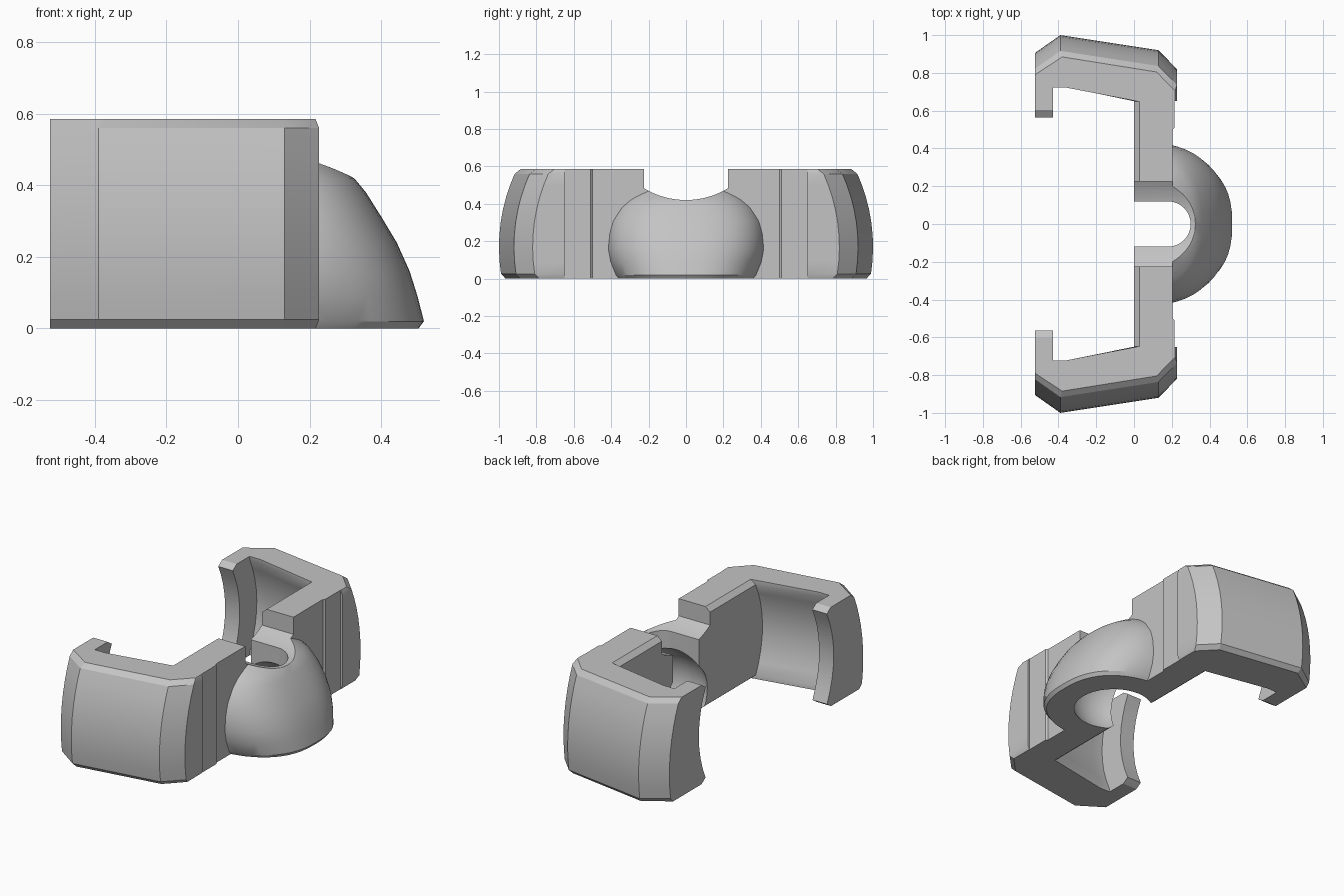
import bpy, bmesh, math

cube = bpy.data.objects.get("Cube")
if cube:
    bpy.data.objects.remove(cube, do_unlink=True)

grey = bpy.data.materials.new("plain grey")
grey.use_nodes = True
grey.diffuse_color = (0.55, 0.55, 0.55, 1)
grey.node_tree.nodes["Principled BSDF"].inputs["Base Color"].default_value = (0.55, 0.55, 0.55, 1)


def loft(name, rings):
    """Skin a stack of closed rings that share a point count."""
    bm = bmesh.new()
    loops = [[bm.verts.new(p) for p in ring] for ring in rings]
    n = len(loops[0])
    for a, b in zip(loops, loops[1:]):
        for i in range(n):
            j = (i + 1) % n
            bm.faces.new((a[i], a[j], b[j], b[i]))
    bm.faces.new(loops[0][::-1])
    bm.faces.new(loops[-1])
    bmesh.ops.recalc_face_normals(bm, faces=bm.faces)
    mesh = bpy.data.meshes.new(name)
    bm.to_mesh(mesh)
    bm.free()
    mesh.materials.append(grey)
    obj = bpy.data.objects.new(name, mesh)
    bpy.context.collection.objects.link(obj)
    return obj


def combine(target, other, operation):
    """Apply a boolean and discard the helper."""
    other.hide_render = True
    mod = target.modifiers.new(other.name, "BOOLEAN")
    mod.object, mod.operation, mod.solver = other, operation, "EXACT"
    bpy.context.view_layer.objects.active = target
    bpy.ops.object.modifier_apply(modifier=mod.name)
    bpy.data.objects.remove(other, do_unlink=True)


# Clamp body: half plan as x, y, bulge kind, edge bevel in x and y
HEIGHT = 0.585
plan = [
    (0.205, 0.50, "flat", 0, 0),
    (0.215, 0.51, "flat", 0, 0),
    (0.215, 0.65, "flat", 0, 0),
    (0.227, 0.65, "flat", -0.01, 0),
    (0.227, 0.82, "outer", -0.01, -0.02),
    (0.13, 0.92, "outer", -0.01, -0.02),
    (-0.39, 1.0, "outer", 0.01, -0.02),
    (-0.525, 0.905, "outer", 0, -0.02),
    (-0.525, 0.63, "inner", 0, 0.05),
    (-0.43, 0.63, "inner", 0, 0.05),
    (-0.43, 0.79, "inner", 0, 0.01),
    (-0.36, 0.79, "inner", 0, 0.01),
    (0.0, 0.715, "inner", 0.03, 0.01),
]


def body_ring(z):
    bevel = 1 if z in (0, HEIGHT) else 0
    drop = {
        "flat": 0,
        "outer": 0.95 - math.sqrt(0.95 ** 2 - (z - 0.17) ** 2),
        "inner": 0.075 * ((z - 0.29) / 0.29) ** 2,
    }
    half = [(x + bevel * bx, y + bevel * by - drop[k], z) for x, y, k, bx, by in plan]
    return half + [(x, -y, z) for x, y, z in reversed(half)]


levels = [0, 0.025, 0.09, 0.16, 0.23, 0.30, 0.37, 0.44, 0.50, 0.56, HEIGHT]
body = loft("clamp_body", [body_ring(z) for z in levels])

# Rounded socket housing: height, reach and half width of each ring
housing = [
    (0, 0.505, 0.37), (0.02, 0.52, 0.385), (0.09, 0.502, 0.415), (0.16, 0.48, 0.43),
    (0.24, 0.444, 0.425), (0.31, 0.402, 0.41), (0.38, 0.358, 0.37), (0.42, 0.325, 0.33),
    (0.48, 0.235, 0.25), (0.52, 0.15, 0.15),
]


def housing_ring(z, reach, width, steps=28):
    ring = []
    for i in range(steps + 1):
        t = math.pi * (i / steps - 0.5)
        c, s = max(math.cos(t), 0), math.sin(t)
        x = 0.05 + (reach - 0.05) * c ** 0.8
        ring.append((x, math.copysign(width * abs(s) ** 0.8, s), z))
    return ring


combine(body, loft("socket_housing", [housing_ring(*h) for h in housing]), "UNION")

# Saddle cut across the top
arc = []
for i in range(17):
    y = -0.225 + 0.45 * i / 16
    arc.append((y, 0.85 - math.sqrt(0.43 ** 2 - y * y)))
arc += [(0.225, 1), (-0.225, 1)]
combine(body, loft("saddle_cutter", [[(x, y, z) for y, z in arc] for x in (-0.3, 0.8)]), "DIFFERENCE")

# Upright slot with a round end
slot = [(-0.2, 0.12), (-0.2, -0.12)]
for i in range(21):
    t = math.pi * (i / 20 - 0.5)
    slot.append((0.18 + 0.12 * math.cos(t), 0.12 * math.sin(t)))
combine(body, loft("slot_cutter", [[(x, y, z) for x, y in slot] for z in (-0.2, 1)]), "DIFFERENCE")

# Ball socket hollow
bpy.ops.mesh.primitive_uv_sphere_add(segments=36, ring_count=20, radius=0.25, location=(0.15, 0, 0.12))
ball = bpy.context.object
ball.name = "ball_cutter"
ball.data.materials.append(grey)
bpy.context.view_layer.update()
combine(body, ball, "DIFFERENCE")

# Smooth curved faces, keep hard edges
bpy.ops.object.select_all(action="DESELECT")
body.select_set(True)
bpy.context.view_layer.objects.active = body
bpy.ops.object.shade_smooth_by_angle(angle=math.radians(25))
